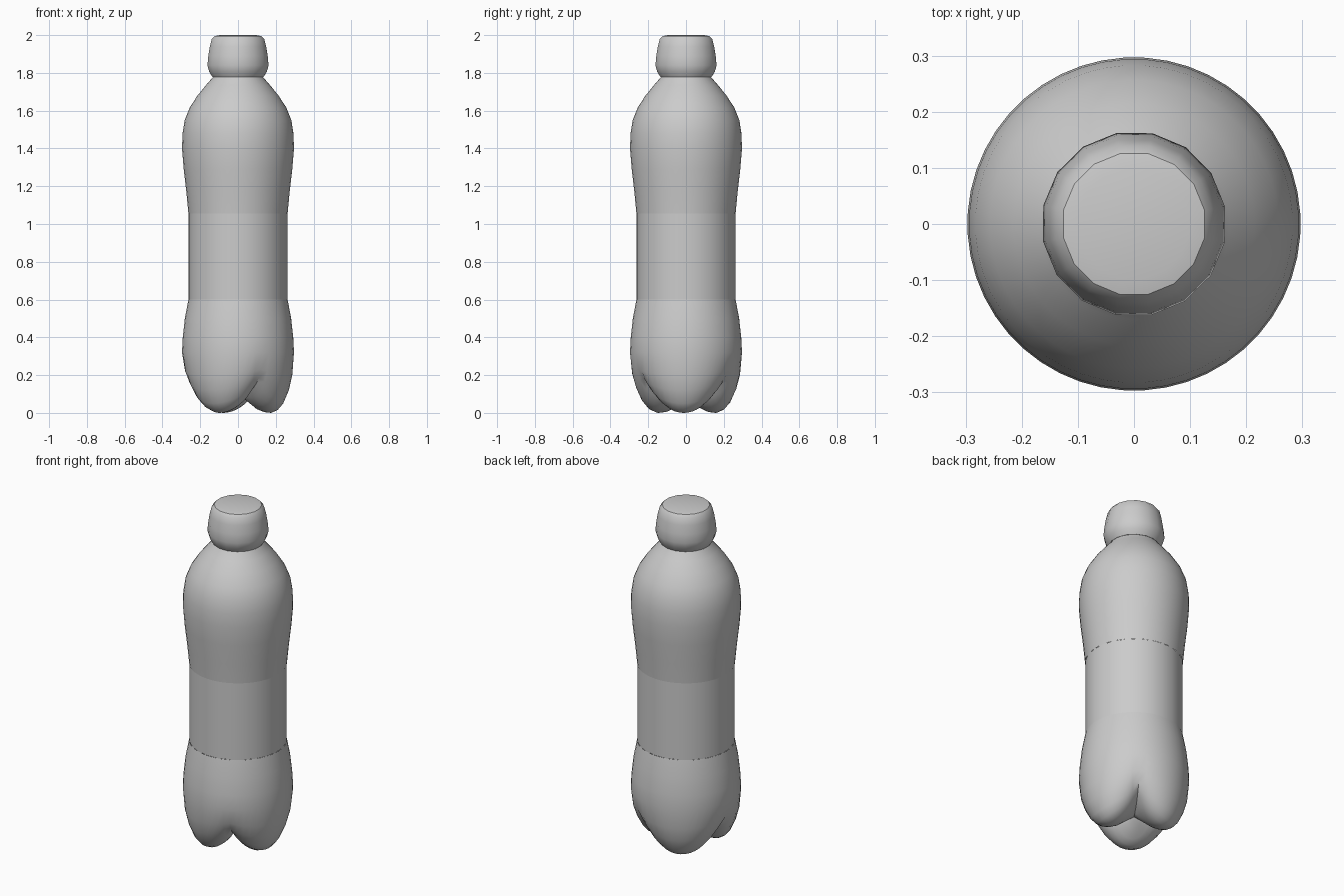
import bpy, bmesh, math

cube = bpy.data.objects.get("Cube")
if cube:
    bpy.data.objects.remove(cube, do_unlink=True)

grey = bpy.data.materials.new("light grey")
grey.use_nodes = True
grey.diffuse_color = (0.6, 0.6, 0.6, 1)
grey.node_tree.nodes["Principled BSDF"].inputs["Base Color"].default_value = (0.6, 0.6, 0.6, 1)


def revolve(name, profile, sides, turn=0.0, valley=None, sharp=35):
    """Turn a (radius, height) profile, optionally pinched to a valley profile between three lobes."""
    valley = valley or profile
    bm = bmesh.new()
    rings = []
    for (r1, z1), (r0, z0) in zip(profile, valley):
        ring = []
        for i in range(sides):
            a = math.tau * i / sides
            w = abs(math.cos(1.5 * a)) ** 0.8
            r, z = r0 + (r1 - r0) * w, z0 + (z1 - z0) * w
            ring.append(bm.verts.new((r * math.cos(a + turn), r * math.sin(a + turn), z)))
        rings.append(ring)
    for low, high in zip(rings, rings[1:]):
        for i in range(sides):
            j = (i + 1) % sides
            bm.faces.new((low[i], low[j], high[j], high[i]))
    # Close any end that reaches the axis
    bmesh.ops.remove_doubles(bm, verts=bm.verts, dist=0.0001)
    bmesh.ops.recalc_face_normals(bm, faces=bm.faces)
    mesh = bpy.data.meshes.new(name)
    bm.to_mesh(mesh)
    bm.free()
    mesh.materials.append(grey)
    obj = bpy.data.objects.new(name, mesh)
    bpy.context.collection.objects.link(obj)
    bpy.ops.object.select_all(action="DESELECT")
    obj.select_set(True)
    bpy.context.view_layer.objects.active = obj
    bpy.ops.object.shade_smooth_by_angle(angle=math.radians(sharp))
    return obj


turn = math.radians(-4)

# Three-lobed foot with creased valleys, rising to the waist
wall = [(0.297, 0.32), (0.293, 0.4), (0.282, 0.5), (0.263, 0.6)]
lobe = [(0, 0.1), (0.05, 0.06), (0.1, 0.02), (0.14, 0.004), (0.175, 0.0), (0.21, 0.015),
        (0.24, 0.05), (0.27, 0.12), (0.288, 0.2)]
valley = [(0, 0.1), (0.05, 0.1), (0.1, 0.105), (0.13, 0.11), (0.16, 0.12), (0.19, 0.135),
          (0.22, 0.155), (0.25, 0.185), (0.278, 0.23)]
revolve("lower_body", lobe + wall, 48, turn, valley + wall)

# Straight label band
revolve("label_band", [(0.263, 0.6), (0.263, 1.055)], 24, turn)

# Shoulders narrowing into the neck
revolve("upper_body", [(0.263, 1.055), (0.274, 1.17), (0.288, 1.29), (0.297, 1.4), (0.294, 1.48),
                       (0.283, 1.55), (0.257, 1.615), (0.215, 1.68), (0.17, 1.735),
                       (0.135, 1.775), (0.12, 1.8)], 48, turn)

# Bulging screw cap
revolve("cap", [(0, 1.777), (0.137, 1.777), (0.155, 1.805), (0.165, 1.84), (0.16, 1.89),
                (0.152, 1.94), (0.142, 1.978), (0.128, 1.994), (0.1, 2.0), (0, 2.0)], 16,
        math.radians(11))
